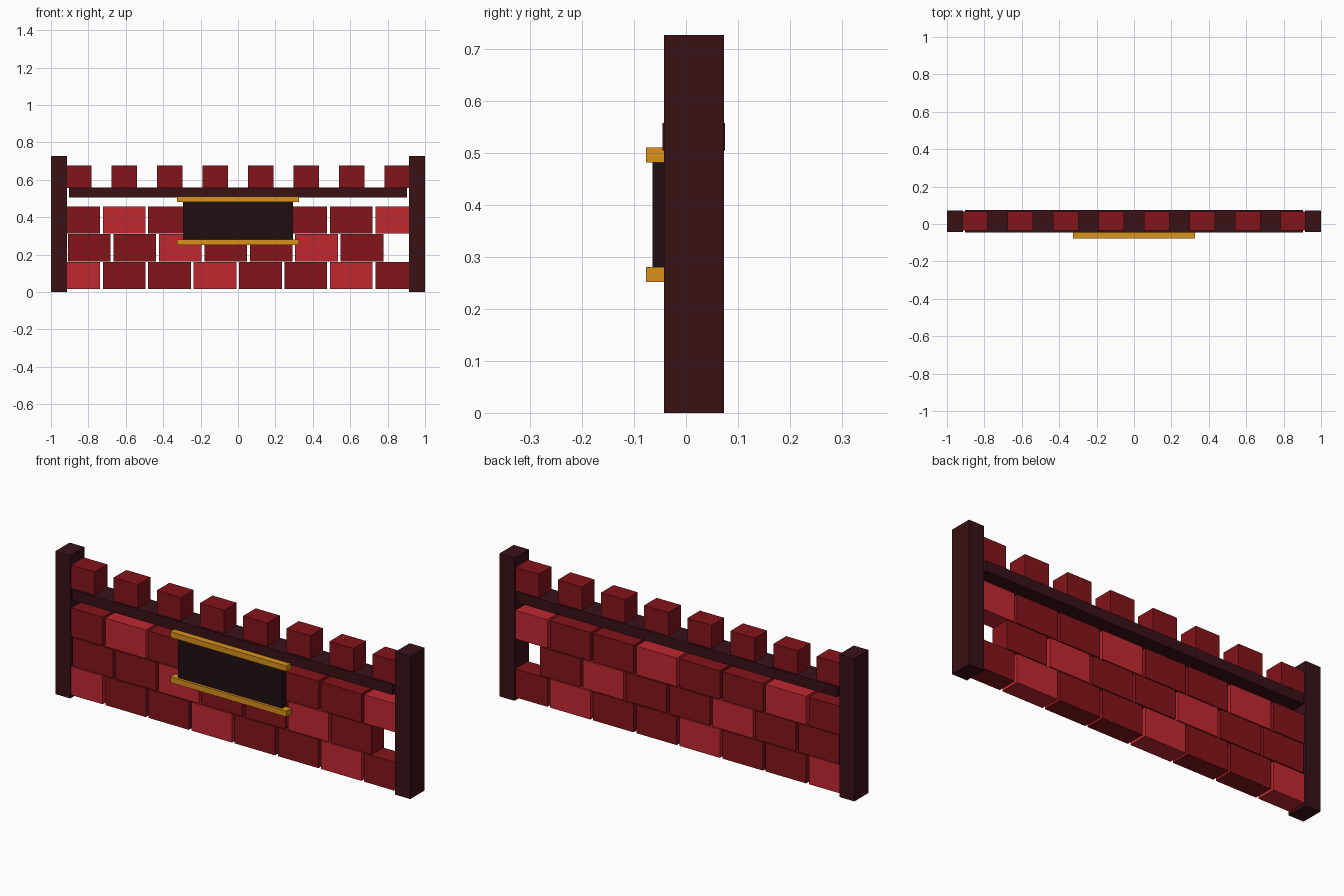
import bpy

if "Cube" in bpy.data.objects:
    bpy.data.objects.remove(bpy.data.objects["Cube"])


def material(name, rgb):
    m = bpy.data.materials.new(name)
    m.diffuse_color = (*rgb, 1)
    m.use_nodes = True
    m.node_tree.nodes["Principled BSDF"].inputs["Base Color"].default_value = m.diffuse_color
    return m


DARK = material("dark_wood", (0.042, 0.0056, 0.008))
RED = material("red_brick", (0.23, 0.007, 0.0103))
LIGHT = material("light_brick", (0.527, 0.021, 0.03))
GOLD = material("gold", (0.70, 0.283, 0.011))
BLACK = material("black_panel", (0.0144, 0.0048, 0.0056))


def box(name, x, y, z, mat):
    """Box from (min, max) ranges on each axis."""
    ranges = (x, y, z)
    bpy.ops.mesh.primitive_cube_add(size=1, location=[(a + b) / 2 for a, b in ranges])
    ob = bpy.context.object
    ob.name = name
    ob.scale = [b - a for a, b in ranges]
    bpy.ops.object.transform_apply(location=False, rotation=False, scale=True)
    ob.data.materials.append(mat)
    return ob


PITCH = 0.243
WALL_Y = (-0.035, 0.066)

# End posts
box("left_post", (-1, -0.915), (-0.042, 0.073), (0, 0.727), DARK)
box("right_post", (0.915, 1), (-0.042, 0.073), (0, 0.727), DARK)

# Brick courses: alternate rows are shifted half a brick and one brick shorter
for row in range(3):
    count, start = (7, -0.795) if row == 1 else (8, -0.852)
    z = 0.015 + 0.149 * row
    for k in range(count):
        c = start + PITCH * k
        mat = LIGHT if (k + row) % 3 == 0 else RED
        box(f"brick_{row}_{k}", (c - 0.114, c + 0.114), WALL_Y, (z, z + 0.145), mat)

# Top rail and battlement blocks
box("top_rail", (-0.903, 0.903), (-0.045, 0.075), (0.505, 0.558), DARK)
for k in range(8):
    c = PITCH * (k - 3.5)
    box(f"battlement_{k}", (c - 0.068, c + 0.068), WALL_Y, (0.556, 0.677), RED)

# Front sign panel with gold trims
box("sign_panel", (-0.294, 0.294), (-0.064, -0.034), (0.275, 0.488), BLACK)
for name, z in (("lower_trim", 0.252), ("upper_trim", 0.482)):
    box(name, (-0.327, 0.327), (-0.077, -0.038), (z, z + 0.029), GOLD)
